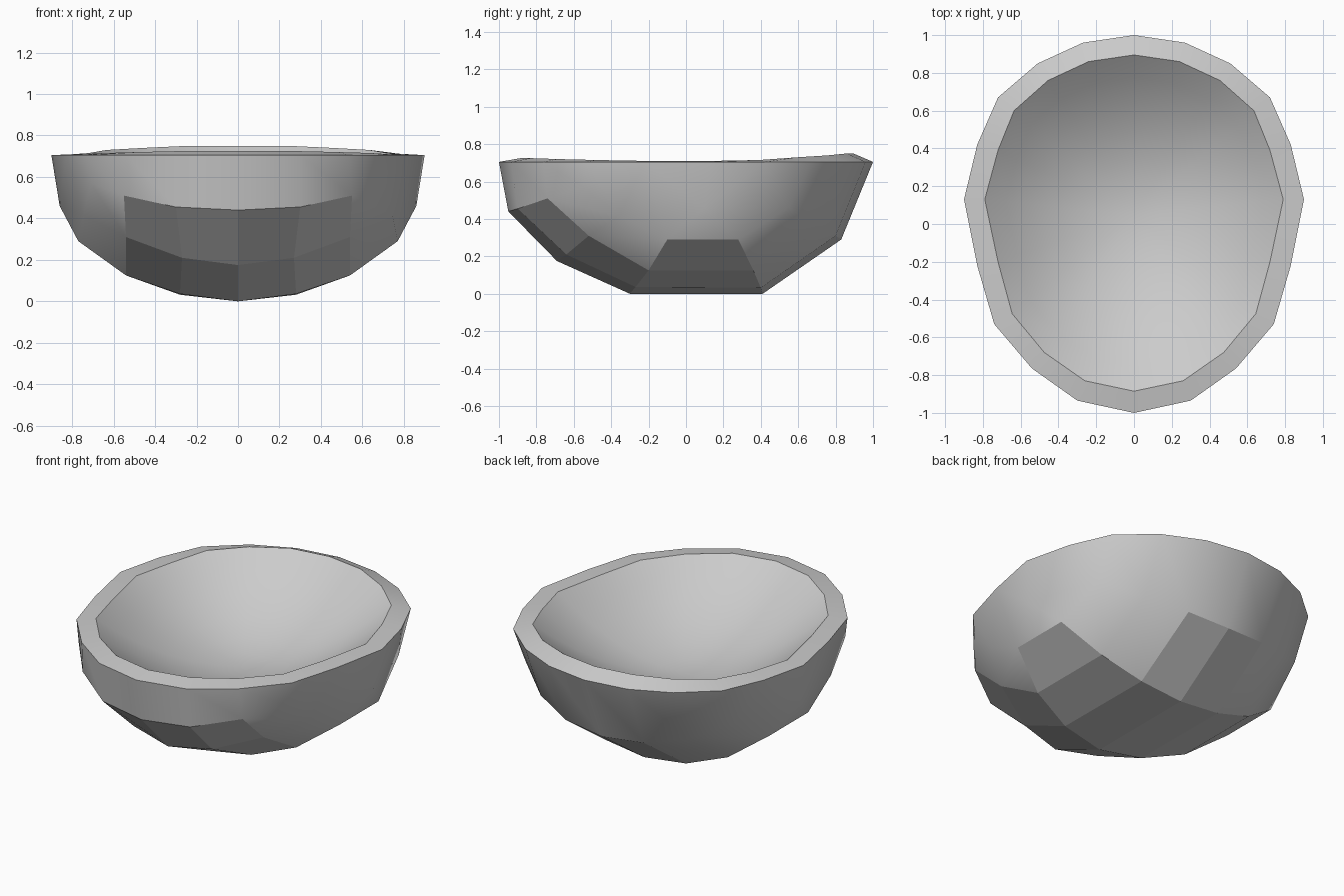
import bpy, bmesh

if "Cube" in bpy.data.objects:
    bpy.data.objects.remove(bpy.data.objects["Cube"])

# Right half of the outer shell: grid rows run front to back, columns centre to side
ROWS = [
    [(0, -.95, .44), (.3, -.90, .455), (.55, -.74, .51), (.71, -.55, .57)],
    [(0, -.69, .175), (.27, -.64, .21), (.54, -.52, .31), (.745, -.36, .415)],
    [(0, -.30, 0), (.28, -.27, .036), (.54, -.20, .125), (.77, -.10, .29)],
    [(0, .41, 0), (.28, .40, .032), (.54, .36, .125), (.77, .28, .29)],
    [(0, .83, .29), (.27, .80, .31), (.51, .70, .36), (.72, .55, .46)],
]
RIM = [(0, -1), (.3, -.935), (.54, -.765), (.74, -.53), (.83, -.22), (.9, .13),
       (.83, .42), (.72, .67), (.51, .85), (.27, .96), (0, 1)]
LIP = [(0, -.885, .725), (.26, -.83, .725), (.475, -.68, .72), (.645, -.475, .715),
       (.72, -.2, .71), (.79, .13, .71), (.72, .39, .715), (.635, .6, .73),
       (.455, .76, .74), (.24, .86, .75), (0, .895, .75)]
CHEEK = (.86, .10, .46)
FLOOR = 0.39            # lowest height of the inner dish
STEPS = (.86, .7, .52, .34, .17)

bm = bmesh.new()
cache = {}


def vert(co, s):
    key = (round(co[0] * s, 4) + 0.0, round(co[1], 4), round(co[2], 4))
    if key not in cache:
        cache[key] = bm.verts.new(key)
    return cache[key]


def face(pts, s, smooth=True):
    vs = [vert(p, s) for p in pts]
    f = bm.faces.new(vs if s > 0 else vs[::-1])
    f.smooth = smooth
    return f


def dish(p, t):
    return (p[0] * t, .05 + (p[1] - .05) * t, FLOOR + (p[2] - FLOOR) * t * t)


G, R, S = ROWS, [(x, y, .705) for x, y in RIM], CHEEK
soft = {(0, 2), (1, 2), (3, 1), (3, 2)}  # grid cells that blend into the wall
for s in (1, -1):
    # Faceted underside
    for r in range(4):
        for c in range(3):
            face([G[r][c], G[r + 1][c], G[r + 1][c + 1], G[r][c + 1]], s, (r, c) in soft)
    # Smooth wall up to the rim
    for c in range(3):
        face([R[c], G[0][c], G[0][c + 1], R[c + 1]], s)
        face([G[4][c], R[10 - c], R[9 - c], G[4][c + 1]], s)
    for pts in ([R[3], G[0][3], G[1][3], R[4]], [R[4], G[1][3], G[2][3], S],
                [R[4], S, R[5]], [G[2][3], G[3][3], S], [R[5], S, R[6]],
                [S, G[3][3], G[4][3], R[6]], [R[6], G[4][3], R[7]]):
        face(pts, s)
    for i in range(10):
        # Rim band with crisp edges
        band = face([R[i], R[i + 1], LIP[i + 1], LIP[i]], s)
        for e in band.edges:
            if set(e.verts) in ({vert(R[i], s), vert(R[i + 1], s)},
                                {vert(LIP[i], s), vert(LIP[i + 1], s)}):
                e.smooth = False
        # Inner dish, ring by ring
        rings = [(LIP[i], LIP[i + 1])]
        rings += [(dish(LIP[i], t), dish(LIP[i + 1], t)) for t in STEPS]
        for (a, b), (c, d) in zip(rings, rings[1:]):
            face([a, b, d, c], s)
        face([rings[-1][0], rings[-1][1], (0, .05, FLOOR)], s)

bmesh.ops.recalc_face_normals(bm, faces=bm.faces[:])
mesh = bpy.data.meshes.new("half_shell")
bm.to_mesh(mesh)
bm.free()
bpy.context.collection.objects.link(bpy.data.objects.new("half_shell", mesh))
